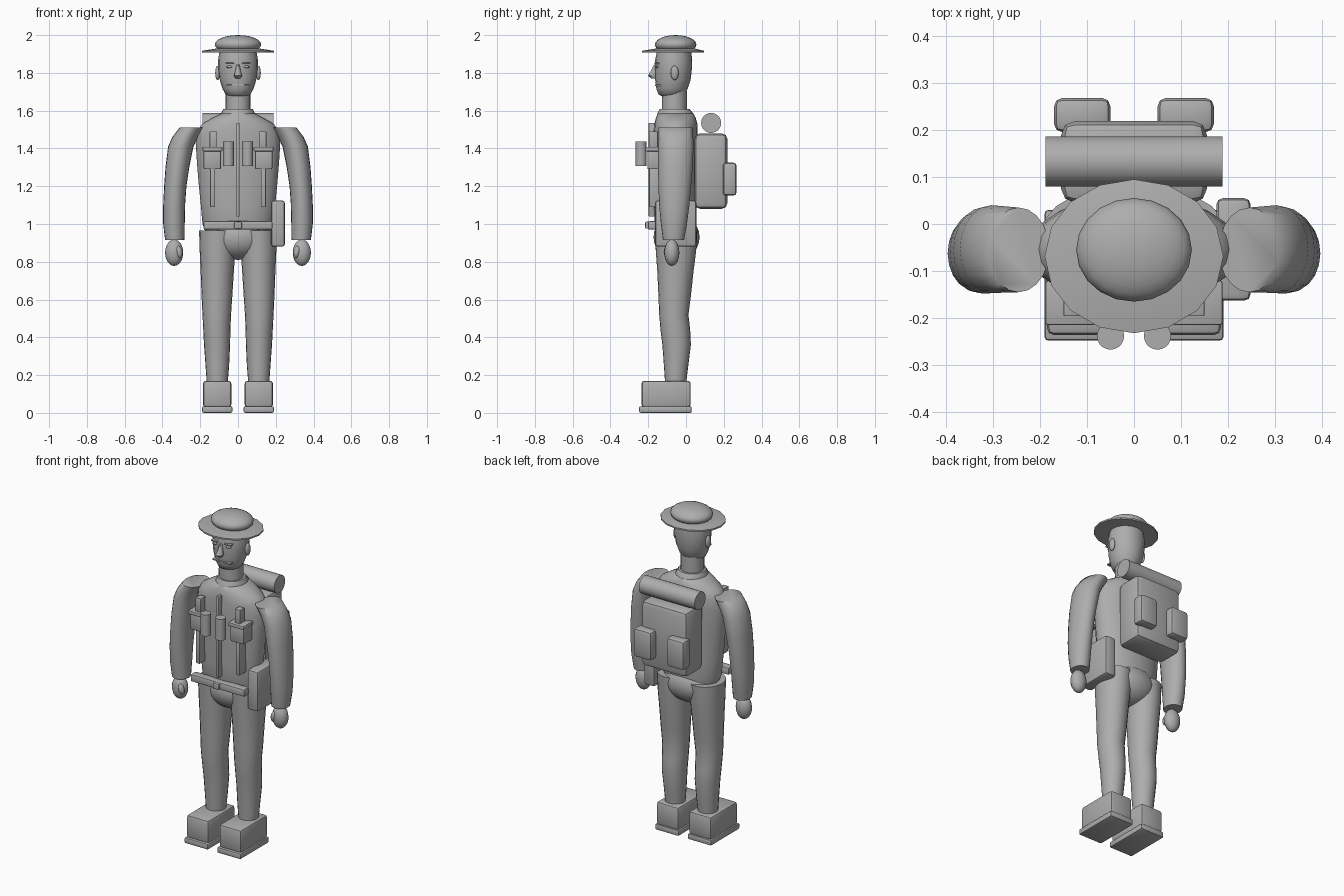
import bpy, bmesh, math
from mathutils import Matrix, Vector

grey = bpy.data.materials.new("plain_grey")
grey.diffuse_color = (0.42, 0.42, 0.42, 1)


def finish(name, bm, smooth=40):
    bmesh.ops.recalc_face_normals(bm, faces=bm.faces)
    me = bpy.data.meshes.new(name)
    bm.to_mesh(me)
    bm.free()
    me.materials.append(grey)
    ob = bpy.data.objects.new(name, me)
    bpy.context.collection.objects.link(ob)
    bpy.ops.object.select_all(action='DESELECT')
    ob.select_set(True)
    bpy.context.view_layer.objects.active = ob
    if smooth:
        bpy.ops.object.shade_smooth_by_angle(angle=math.radians(smooth))
    return ob


def box(name, x, y, z, bevel=0.0):
    """Box from (min, max) ranges with softened edges."""
    bm = bmesh.new()
    bmesh.ops.create_cube(bm, size=1)
    for v in bm.verts:
        for i, (a, b) in enumerate((x, y, z)):
            v.co[i] = (a + b) / 2 + v.co[i] * (b - a)
    if bevel:
        bmesh.ops.bevel(bm, geom=bm.edges[:], offset=bevel, segments=2,
                        profile=0.5, affect='EDGES')
    return finish(name, bm, 30)


def ball(name, c, r, u=20, v=12, tilt=0):
    bm = bmesh.new()
    bmesh.ops.create_uvsphere(bm, u_segments=u, v_segments=v, radius=1)
    m = (Matrix.Translation(c) @ Matrix.Rotation(tilt, 4, 'Y')
         @ Matrix.Diagonal((*r, 1)))
    bmesh.ops.transform(bm, matrix=m, verts=bm.verts)
    return finish(name, bm, 60)


def rod(name, c, r, length, axis='Z', n=20):
    bm = bmesh.new()
    bmesh.ops.create_cone(bm, cap_ends=True, segments=n, radius1=r, radius2=r, depth=length)
    rot = Matrix.Rotation(math.pi / 2, 4, 'Y') if axis == 'X' else Matrix()
    bmesh.ops.transform(bm, matrix=Matrix.Translation(c) @ rot, verts=bm.verts)
    return finish(name, bm)


def loft(name, rings, n=20, s=1, smooth=40):
    """Stack of ellipses: (z, x min, x max, y min, y max), s mirrors x."""
    bm = bmesh.new()
    loops = []
    for z, x0, x1, y0, y1 in rings:
        loops.append([bm.verts.new((s * ((x0 + x1) / 2 + (x1 - x0) / 2 * math.cos(a)),
                                    (y0 + y1) / 2 + (y1 - y0) / 2 * math.sin(a), z))
                      for a in (2 * math.pi * i / n for i in range(n))])
    for a, b in zip(loops, loops[1:]):
        for i in range(n):
            j = (i + 1) % n
            bm.faces.new((a[i], a[j], b[j], b[i]))
    bm.faces.new(loops[0])
    bm.faces.new(loops[-1])
    return finish(name, bm, smooth)


# hat
ball("hat_crown", (0, -0.055, 1.95), (0.123, 0.11, 0.05))
loft("hat_brim", [(1.908, -.19, .19, -.232, .095), (1.917, -.19, .19, -.232, .095),
                  (1.928, -.12, .12, -.165, .05)], 16)
# head and face
loft("head", [(1.675, -.045, .045, -.125, -.03), (1.685, -.065, .065, -.145, -.01),
              (1.715, -.082, .082, -.157, .008), (1.76, -.096, .096, -.163, .024),
              (1.82, -.105, .105, -.165, .031), (1.87, -.105, .105, -.163, .033),
              (1.93, -.095, .095, -.15, .025)], smooth=70)
loft("nose", [(1.77, -.012, .012, -.185, -.15), (1.785, -.022, .022, -.202, -.15),
              (1.81, -.014, .014, -.188, -.15), (1.845, -.008, .008, -.17, -.15)], 10)
box("mouth", (-.06, .06), (-.163, -.13), (1.73, 1.738), .002)
# neck and collar
rod("neck", (0, -0.062, 1.63), 0.066, 0.15)
loft("collar", [(1.57, -.092, .092, -.155, .04), (1.59, -.088, .088, -.15, .035),
                (1.61, -.078, .078, -.138, .018)])
# jacket and hips
loft("torso", [(.965, -.175, .175, -.155, .05), (1.0, -.188, .188, -.165, .055),
               (1.1, -.197, .197, -.17, .055), (1.2, -.207, .207, -.172, .057),
               (1.32, -.217, .217, -.173, .06), (1.43, -.224, .224, -.172, .062),
               (1.49, -.215, .215, -.17, .062), (1.53, -.19, .19, -.167, .06),
               (1.56, -.14, .14, -.16, .052), (1.585, -.09, .09, -.15, .04)], 24, smooth=60)
ball("hips", (0, -0.05, 0.93), (0.17, 0.122, 0.12))
# belt, buckle and front closure
box("belt", (-.182, .182), (-.2, -.15), (.97, 1.015), .008)
box("buckle", (-.02, .02), (-.216, -.19), (.975, 1.012), .006)
box("front_closure", (-.009, .009), (-.198, -.165), (1.04, 1.535), .003)

for side, s in (("left", 1), ("right", -1)):
    def span(a, b):
        return (a, b) if s > 0 else (-b, -a)

    # facial features
    ball(side + "_ear", (s * .108, -.06, 1.8), (.013, .021, .038), 14, 10)
    ball(side + "_eye", (s * .044, -.152, 1.832), (.018, .012, .007), 12, 8)
    box(side + "_brow", span(.022, .066), (-.168, -.14), (1.846, 1.854), .002)
    # arm and hand
    loft(side + "_arm", [(.915, .284, .386, -.122, -.01), (1.0, .282, .396, -.133, .005),
                         (1.1, .28, .396, -.142, .018), (1.2, .273, .391, -.146, .027),
                         (1.3, .258, .384, -.148, .035), (1.41, .236, .37, -.147, .04),
                         (1.46, .212, .348, -.146, .038), (1.51, .18, .31, -.145, .035)],
         s=s, smooth=60)
    ball(side + "_hand", (s * .338, -.075, .848), (.048, .04, .07), 16, 12)
    ball(side + "_thumb", (s * .312, -.1, .852), (.017, .018, .033), 12, 8, s * .2)
    # leg
    loft(side + "_leg", [(.15, .055, .165, -.11, 0), (.25, .047, .172, -.117, .012),
                         (.36, .042, .18, -.125, .026), (.44, .04, .184, -.135, .022),
                         (.52, .037, .188, -.142, .013), (.62, .03, .193, -.146, .026),
                         (.75, .022, .198, -.152, .04), (.86, .014, .203, -.16, .054),
                         (.965, .006, .206, -.166, .06)], s=s, smooth=60)
    # boot
    box(side + "_sole", span(.03, .19), (-.248, .03), (0, .035), .008)
    box(side + "_boot", span(.035, .185), (-.236, .025), (.03, .17), .015)
    # chest straps, pouch and hanging cylinder
    box(side + "_lower_strap", span(.122, .147), (-.195, -.13), (1.09, 1.31), .003)
    box(side + "_upper_strap", span(.114, .15), (-.196, -.15), (1.4, 1.49), .003)
    box(side + "_pouch", span(.09, .182), (-.205, -.12), (1.29, 1.4), .008)
    box(side + "_pouch_flap", span(.083, .188), (-.215, -.12), (1.385, 1.408), .005)
    rod(side + "_chest_cylinder", (s * .05, -.238, 1.373), .029, .13)
    # backpack pocket
    box(side + "_pack_pocket", span(.05, .17), (.195, .268), (1.15, 1.325), .018)

# holster, backpack and bedroll
box("holster", (.175, .248), (-.163, .055), (.88, 1.125), .014)
box("backpack", (-.155, .155), (.045, .219), (1.08, 1.48), .03)
rod("bedroll", (0, .133, 1.535), .053, .376, 'X', 24)
